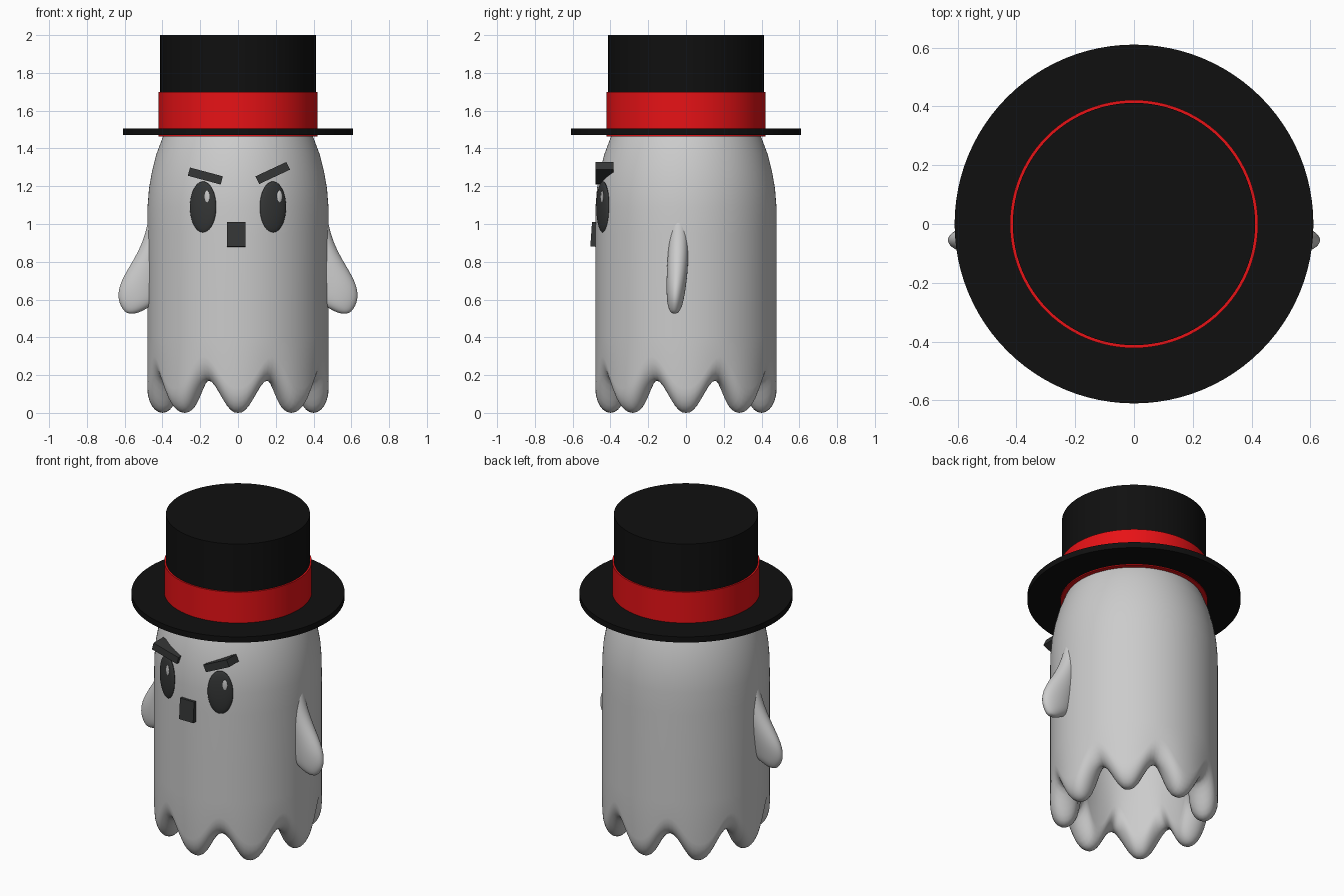
import bpy, bmesh, math
from mathutils import Matrix

if "Cube" in bpy.data.objects:
    bpy.data.objects.remove(bpy.data.objects["Cube"])


def paint(obj, color):
    if color:
        mat = bpy.data.materials.get(color[0]) or bpy.data.materials.new(color[0])
        mat.diffuse_color = (*color[1], 1)
        mat.use_nodes = True
        mat.node_tree.nodes["Principled BSDF"].inputs["Base Color"].default_value = mat.diffuse_color
        obj.data.materials.append(mat)


def loft(name, rings):
    """Join rings of points into a closed skin, with a cap at each end."""
    bm = bmesh.new()
    loops = [[bm.verts.new(p) for p in ring] for ring in rings]
    n = len(loops[0])
    for a, b in zip(loops, loops[1:]):
        for i in range(n):
            j = (i + 1) % n
            bm.faces.new((a[i], a[j], b[j], b[i]))
    bm.faces.new(loops[0][::-1])
    bm.faces.new(loops[-1])
    bmesh.ops.recalc_face_normals(bm, faces=bm.faces)
    for f in bm.faces:
        f.smooth = True
    mesh = bpy.data.meshes.new(name)
    bm.to_mesh(mesh)
    bm.free()
    obj = bpy.data.objects.new(name, mesh)
    bpy.context.collection.objects.link(obj)
    return obj


def cylinder(name, r, z0, z1, color):
    bpy.ops.mesh.primitive_cylinder_add(vertices=96, radius=r, depth=z1 - z0,
                                        location=(0, 0, (z0 + z1) / 2))
    obj = bpy.context.object
    obj.name = name
    bpy.ops.object.shade_smooth_by_angle()
    paint(obj, color)


def box(name, loc, size, tilt_x, tilt_y, color):
    bpy.ops.mesh.primitive_cube_add(size=1, location=loc, rotation=(tilt_x, tilt_y, 0))
    obj = bpy.context.object
    obj.name = name
    obj.scale = size
    paint(obj, color)


def ellipsoid(name, matrix, size, color):
    bpy.ops.mesh.primitive_uv_sphere_add(segments=40, ring_count=24, radius=1)
    obj = bpy.context.object
    obj.name = name
    obj.matrix_world = matrix @ Matrix.Diagonal((*size, 1))
    bpy.ops.object.shade_smooth()
    paint(obj, color)


BLACK = ("hat_black", (0.005, 0.005, 0.005))
RED = ("band_red", (0.8, 0.006, 0.008))
DARK = ("face_dark", (0.035, 0.037, 0.037))

# Body: hollow draped shell, rounded hem with eight scallops
outer = [(0.01, 1.71), (0.12, 1.695), (0.22, 1.655), (0.30, 1.60), (0.36, 1.53),
         (0.40, 1.455), (0.432, 1.37), (0.455, 1.28), (0.471, 1.19), (0.479, 1.09),
         (0.48, 0.95), (0.48, 0.6), (0.48, 0.4)]
inner = [(0.32, 0.45), (0.32, 0.8), (0.32, 1.1), (0.30, 1.25), (0.25, 1.38),
         (0.18, 1.47), (0.09, 1.53), (0.01, 1.55)]
hem = [(0.40 + 0.08 * math.cos(a), 0.13 * (1 - math.sin(a)))
       for a in [math.pi * k / 12 for k in range(13)]]
COLS = 128


def ring(r, z, scallop):
    pts = []
    for i in range(COLS):
        t = 2 * math.pi * i / COLS
        lift = scallop * 0.17 * (0.5 - 0.5 * math.cos(8 * t)) ** 1.25
        pts.append((r * math.cos(t), r * math.sin(t), z + lift))
    return pts


loft("body", [ring(r, z, 0) for r, z in outer] + [ring(r, z, 1) for r, z in hem]
     + [ring(r, z, 0) for r, z in inner])

# Arms: stubby fins, rows are height, inner x, outer x, half thickness, centre y
rows = [(1.08, 0.41, 0.465, 0.03, -0.035), (0.98, 0.40, 0.483, 0.045, -0.038),
        (0.90, 0.40, 0.508, 0.052, -0.04), (0.82, 0.40, 0.548, 0.056, -0.043),
        (0.74, 0.40, 0.598, 0.056, -0.047), (0.67, 0.41, 0.632, 0.053, -0.052),
        (0.61, 0.42, 0.638, 0.047, -0.056), (0.57, 0.45, 0.625, 0.04, -0.058),
        (0.54, 0.505, 0.605, 0.028, -0.06), (0.525, 0.54, 0.585, 0.013, -0.06)]
arms = loft("arms", [[((a + b) / 2 + (b - a) / 2 * math.cos(t), y + h * math.sin(t), z)
                      for t in [2 * math.pi * k / 16 for k in range(16)]]
                     for z, a, b, h, y in rows])
arms.modifiers.new("mirror", "MIRROR").use_clip = False
arms.modifiers.new("smooth", "SUBSURF").levels = 2
arms.modifiers["smooth"].render_levels = 2

# Eyes with small highlights, turned to follow the body
for side, label in ((-1, "left"), (1, "right")):
    frame = Matrix.Translation((side * 0.185, -0.44, 1.09)) @ Matrix.Rotation(side * 0.396, 4, "Z")
    ellipsoid(label + "_eye", frame, (0.075, 0.021, 0.135), DARK)
    ellipsoid(label + "_eye_highlight", frame @ Matrix.Translation((0.03, -0.017, 0.055)),
              (0.015, 0.005, 0.032), None)

# Brows and mouth
box("left_brow", (-0.173, -0.432, 1.254), (0.18, 0.095, 0.045), 0, math.radians(15), DARK)
box("right_brow", (0.184, -0.432, 1.27), (0.18, 0.095, 0.045), 0, math.radians(-25), DARK)
box("mouth", (-0.008, -0.472, 0.944), (0.098, 0.06, 0.13), math.radians(-4), 0, DARK)

# Top hat
cylinder("hat_crown", 0.412, 1.48, 2.0, BLACK)
cylinder("hat_band", 0.422, 1.464, 1.70, RED)
cylinder("hat_brim", 0.61, 1.47, 1.506, BLACK)
